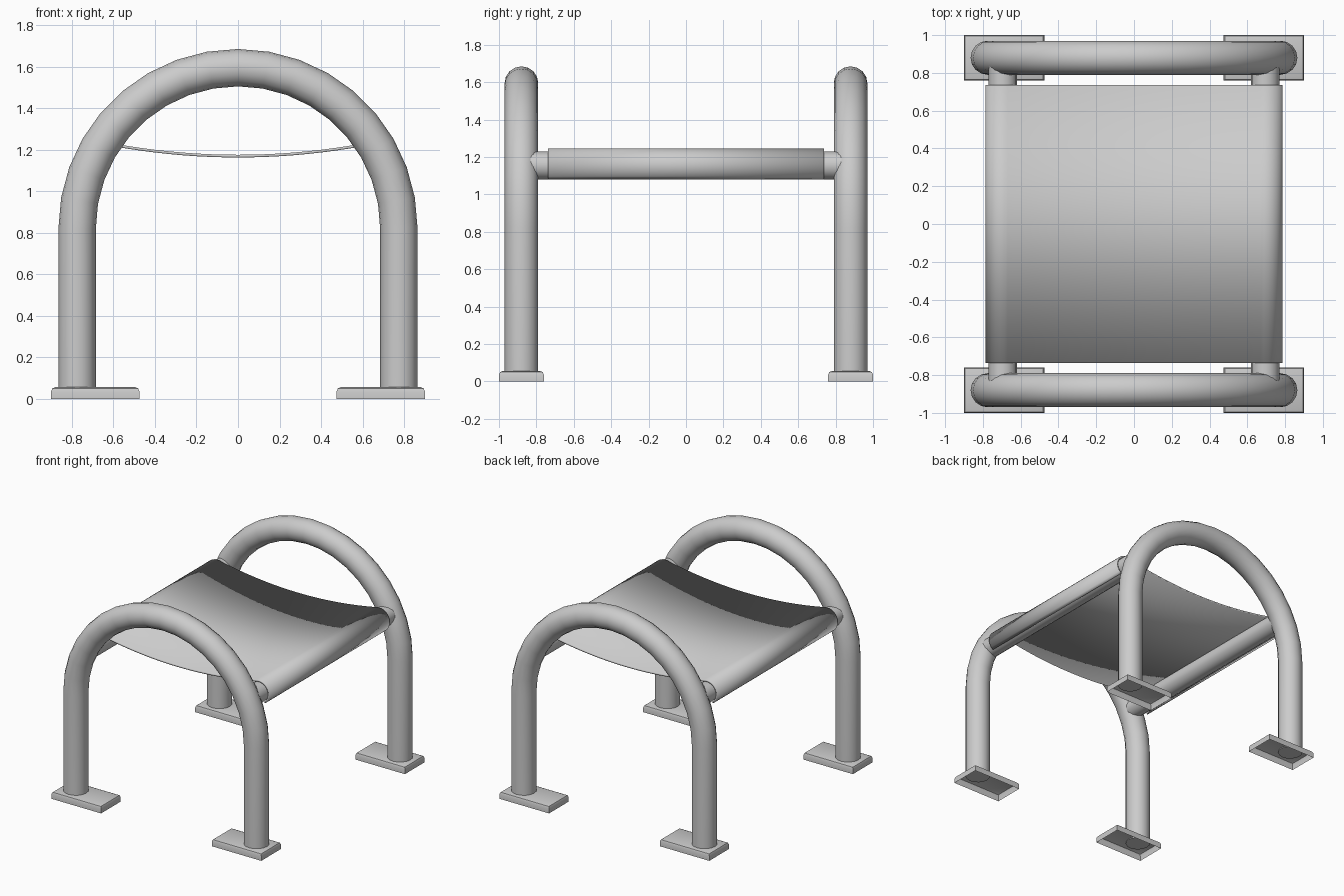
import bpy, bmesh
from math import sin, cos, pi, radians

if "Cube" in bpy.data.objects:
    bpy.data.objects.remove(bpy.data.objects["Cube"])


def smooth(ob, angle=40):
    bpy.ops.object.select_all(action='DESELECT')
    ob.select_set(True)
    bpy.context.view_layer.objects.active = ob
    bpy.ops.object.shade_smooth_by_angle(angle=radians(angle))


def mesh_object(name, bm):
    bmesh.ops.recalc_face_normals(bm, faces=bm.faces[:])
    me = bpy.data.meshes.new(name)
    bm.to_mesh(me)
    bm.free()
    ob = bpy.data.objects.new(name, me)
    bpy.context.collection.objects.link(ob)
    smooth(ob)
    return ob


def tube(name, path, radius):
    cu = bpy.data.curves.new(name, 'CURVE')
    cu.dimensions = '3D'
    cu.bevel_depth = radius
    cu.bevel_resolution = 6
    cu.use_fill_caps = True
    sp = cu.splines.new('POLY')
    sp.points.add(len(path) - 1)
    for p, co in zip(sp.points, path):
        p.co = (*co, 1)
    ob = bpy.data.objects.new(name, cu)
    bpy.context.collection.objects.link(ob)
    bpy.ops.object.select_all(action='DESELECT')
    ob.select_set(True)
    bpy.context.view_layer.objects.active = ob
    bpy.ops.object.convert(target='MESH')
    smooth(bpy.context.object)


# Arched leg frames, front and back
R, SPRING, N = 0.775, 0.82, 18
for label, y in (("front", -0.88), ("back", 0.88)):
    path = [(R, y, 0.05)]
    path += [(R * cos(pi * i / N), y, SPRING + R * sin(pi * i / N)) for i in range(N + 1)]
    path += [(-R, y, 0.05)]
    tube(label + "_arch", path, 0.09)

    # Foot plates: chamfered shells open underneath
    for side, x in (("left", -0.6875), ("right", 0.6875)):
        bm = bmesh.new()
        bmesh.ops.create_cube(bm, size=1)
        for v in bm.verts:
            v.co = (x + v.co.x * 0.425, y + v.co.y * 0.24, (v.co.z + 0.5) * 0.056)
        bottom = [f for f in bm.faces if all(v.co.z < 0.01 for v in f.verts)]
        bmesh.ops.delete(bm, geom=bottom, context='FACES_ONLY')
        top = [e for e in bm.edges if all(v.co.z > 0.05 for v in e.verts)]
        bmesh.ops.bevel(bm, geom=top, offset=0.02, segments=2, profile=0.5, affect='EDGES')
        mesh_object(f"{label}_{side}_foot", bm)

# Seat rails running between the arches
BX, BZ = 0.695, 1.155
for side, x in (("left", -BX), ("right", BX)):
    tube(side + "_seat_rail", [(x, -0.85, BZ), (x, 0.85, BZ)], 0.075)

# Sling seat: sagging centre, wrapped over the outside of each rail
r = 0.085
half = [(0.67 * i / 10, 1.169 + 0.15 * (0.67 * i / 10) ** 2) for i in range(11)]
half += [(BX + r * cos(radians(a)), BZ + r * sin(radians(a))) for a in range(95, -61, -15)]
profile = [(-x, z) for x, z in reversed(half[1:])] + half
bm = bmesh.new()
rows = [[bm.verts.new((x, y, z)) for x, z in profile] for y in (-0.737, 0.737)]
for i in range(len(profile) - 1):
    bm.faces.new((rows[0][i], rows[0][i + 1], rows[1][i + 1], rows[1][i]))
seat = mesh_object("sling_seat", bm)
mod = seat.modifiers.new("thickness", 'SOLIDIFY')
mod.thickness = 0.013
mod.offset = 0
